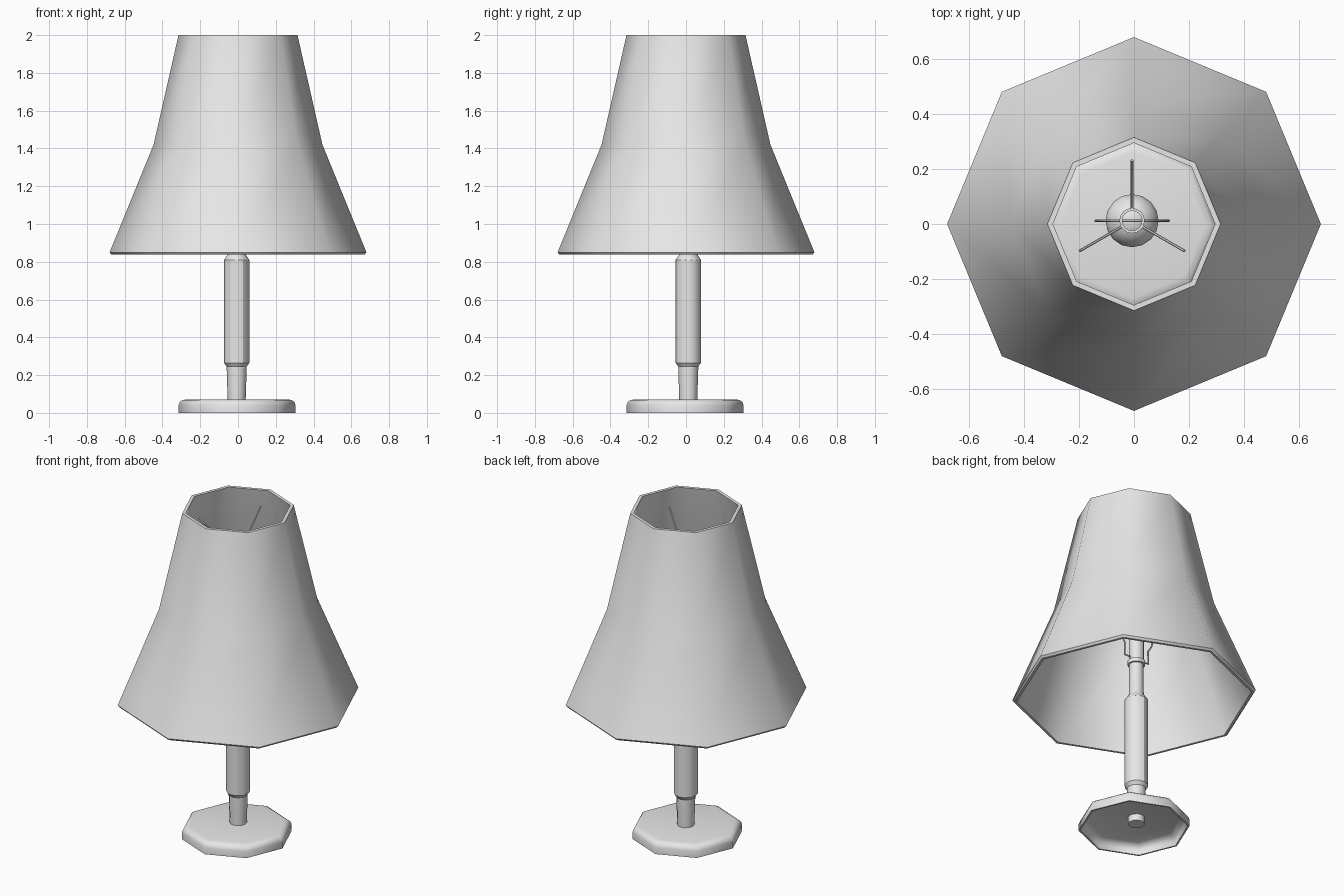
import bpy, bmesh, math
from mathutils import Vector

if "Cube" in bpy.data.objects:
    bpy.data.objects.remove(bpy.data.objects["Cube"], do_unlink=True)

grey = bpy.data.materials.new("plain_grey")
grey.use_nodes = True
grey.diffuse_color = (0.8, 0.8, 0.8, 1)
grey.node_tree.nodes["Principled BSDF"].inputs["Base Color"].default_value = (0.8, 0.8, 0.8, 1)

AXIS = Vector((-0.007, 0.012, 0))  # centre line of the stem and fittings


def finish(obj, angle):
    obj.data.materials.append(grey)
    bpy.ops.object.select_all(action='DESELECT')
    bpy.context.view_layer.objects.active = obj
    obj.select_set(True)
    bpy.ops.object.shade_smooth_by_angle(angle=math.radians(angle))
    return obj


def lathe(name, profile, sides, centre=AXIS, angle=30, closed=False):
    """Turn a (radius, height) profile about the vertical axis."""
    bm = bmesh.new()
    rings = []
    for r, z in profile:
        if r == 0:
            rings.append([bm.verts.new(centre + Vector((0, 0, z)))] * sides)
            continue
        turns = [math.tau * i / sides for i in range(sides)]
        rings.append([bm.verts.new(centre + Vector((r * math.cos(a), r * math.sin(a), z)))
                      for a in turns])
    pairs = list(zip(rings, rings[1:]))
    if closed:
        pairs.append((rings[-1], rings[0]))
    for low, high in pairs:
        for i in range(sides):
            j = (i + 1) % sides
            corners = list(dict.fromkeys((low[i], low[j], high[j], high[i])))
            if len(corners) > 2:  # two neighbouring points on the axis span no face
                bm.faces.new(corners)
    bmesh.ops.recalc_face_normals(bm, faces=bm.faces)
    mesh = bpy.data.meshes.new(name)
    bm.to_mesh(mesh)
    bm.free()
    obj = bpy.data.objects.new(name, mesh)
    bpy.context.collection.objects.link(obj)
    return finish(obj, angle)


def rod(name, points, radius):
    """Thin wire through a list of points around the stem axis."""
    curve = bpy.data.curves.new(name, 'CURVE')
    curve.dimensions = '3D'
    curve.bevel_depth = radius
    curve.bevel_resolution = 1
    curve.use_fill_caps = True
    line = curve.splines.new('POLY')
    line.points.add(len(points) - 1)
    for p, co in zip(line.points, points):
        p.co = (*(AXIS + Vector(co)), 1)
    obj = bpy.data.objects.new(name, curve)
    bpy.context.collection.objects.link(obj)
    bpy.ops.object.select_all(action='DESELECT')
    bpy.context.view_layer.objects.active = obj
    obj.select_set(True)
    bpy.ops.object.convert(target='MESH')
    return finish(bpy.context.object, 50)


# Flared eight-sided shade with wall thickness
lathe("shade", [(0.67, 0.838), (0.68, 0.85), (0.447, 1.42), (0.315, 2.0),
                (0.295, 2.0), (0.427, 1.42), (0.655, 0.85), (0.655, 0.838)],
      8, Vector((0, 0, 0)), 50, closed=True)

# Hollow base with a rounded top edge
lathe("base", [(0.31, 0), (0.31, 0.04), (0.303, 0.058), (0.288, 0.068), (0.265, 0.072),
               (0, 0.072), (0, 0.06), (0.26, 0.06), (0.288, 0.05), (0.3, 0.03), (0.3, 0)],
      8, Vector((-0.005, -0.005, 0)), 46, closed=True)

# Turned stem, from the nut under the base up to the neck
lathe("stem", [(0, 0.02), (0.046, 0.02), (0.048, 0.08), (0.053, 0.235), (0.053, 0.245),
               (0.067, 0.265), (0.067, 0.81), (0.048, 0.838), (0.042, 0.85),
               (0.04, 1.05), (0, 1.05)], 12)

# Bulb socket and bulb
lathe("socket", [(0, 1.04), (0.05, 1.04), (0.05, 1.065), (0.042, 1.07),
                 (0.042, 1.24), (0, 1.24)], 12)
lathe("bulb", [(0, 1.22), (0.035, 1.22), (0.045, 1.26)]
      + [(0.098 * math.cos(a), 1.38 + 0.098 * math.sin(a))
         for a in [math.radians(d) for d in range(-50, 90, 20)]] + [(0, 1.478)],
      16, angle=50)

# Harp: saddle under the socket and a wire loop around the bulb
half = [(0.0, 1.08), (0.085, 1.08), (0.085, 1.16), (0.11, 1.2), (0.133, 1.32), (0.133, 1.45),
        (0.115, 1.6), (0.08, 1.7), (0.035, 1.75)]
rod("harp", [(-x, 0, z) for x, z in half] + [(x, 0, z) for x, z in reversed(half)], 0.005)

# Spider: ring with three arms rising towards the shade
lathe("spider_ring", [(0.036, 1.745), (0.046, 1.745), (0.046, 1.765), (0.036, 1.765)],
      16, closed=True)
for i in range(3):
    a = math.radians(90 + 120 * i)
    c, s = math.cos(a), math.sin(a)
    rod(f"spider_arm_{i + 1}", [(0.042 * c, 0.042 * s, 1.755),
                                (0.06 * c, 0.06 * s, 1.765),
                                (0.22 * c, 0.22 * s, 1.93)], 0.005)
